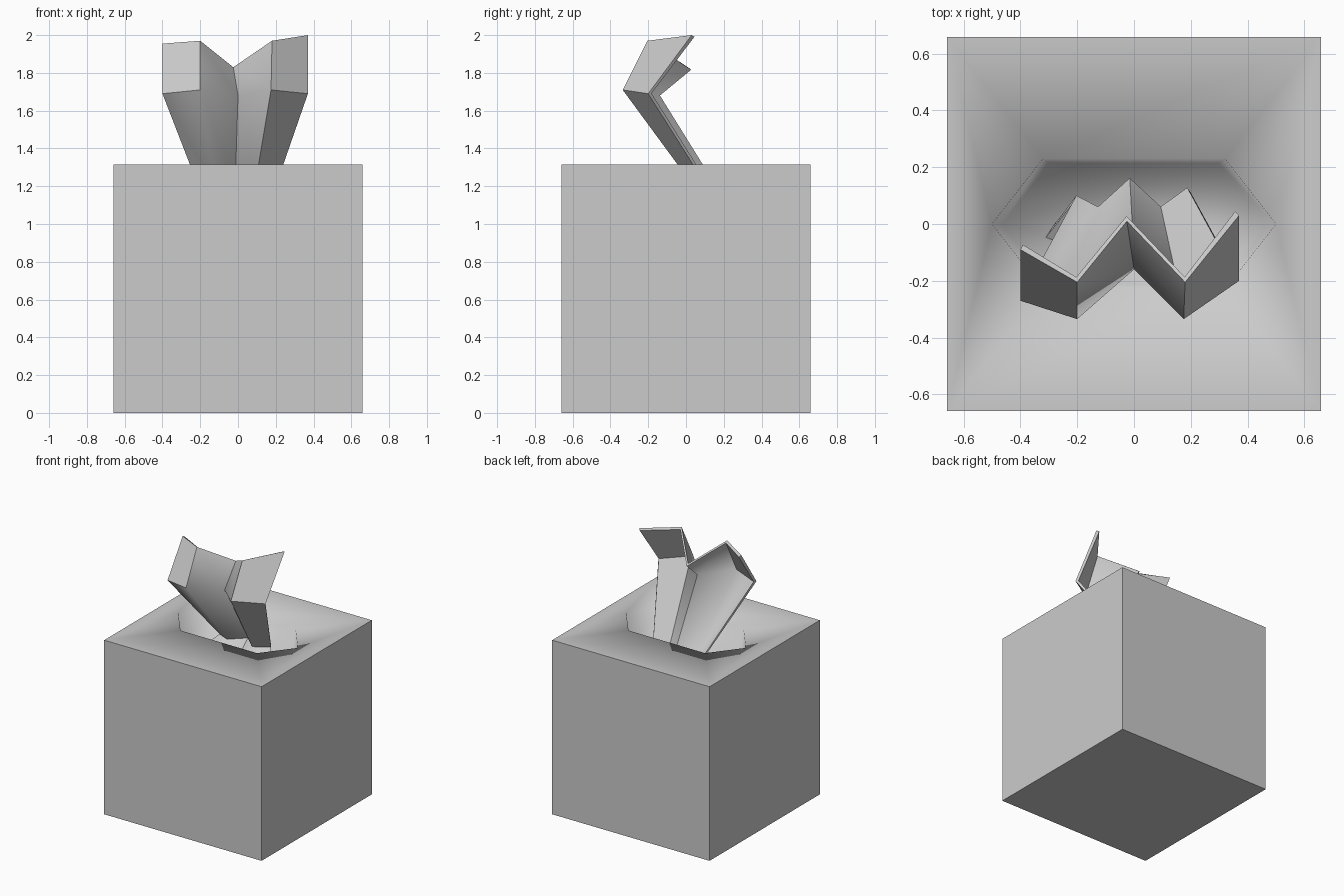
import bpy, bmesh

if "Cube" in bpy.data.objects:
    bpy.data.objects.remove(bpy.data.objects["Cube"])


def make_object(name, bm):
    bmesh.ops.recalc_face_normals(bm, faces=bm.faces)
    mesh = bpy.data.meshes.new(name)
    bm.to_mesh(mesh)
    bm.free()
    obj = bpy.data.objects.new(name, mesh)
    bpy.context.collection.objects.link(obj)
    return obj


# Box: a cube with a six-sided recess in its top
H, TOP = 0.658, 1.316
square = [(-H, -H), (H, -H), (H, H), (-H, H)]
slot = [(-0.32, -0.23), (0.32, -0.23), (0.5, 0), (0.32, 0.23), (-0.32, 0.23), (-0.5, 0)]
bm = bmesh.new()


def ring(points, z, scale=1.0):
    return [bm.verts.new((x * scale, y * scale, z)) for x, y in points]


bottom, rim = ring(square, 0), ring(square, TOP)
lip, floor = ring(slot, TOP), ring(slot, 1.1, 0.93)
bm.faces.new(bottom[::-1])
for lower, upper in ((bottom, rim), (lip, floor)):
    n = len(lower)
    for i in range(n):
        j = (i + 1) % n
        bm.faces.new((lower[i], lower[j], upper[j], upper[i]))
bm.faces.new(floor)
# flat top panels around the recess
for face in ((rim[0], rim[1], lip[1], lip[0]),
             (rim[1], rim[2], lip[3], lip[2], lip[1]),
             (rim[2], rim[3], lip[4], lip[3]),
             (rim[3], rim[0], lip[0], lip[5], lip[4])):
    bm.faces.new(face)
for f in bm.faces:
    f.smooth = True
for e in bm.edges:
    if any(v in rim or v in bottom for v in e.verts) and not any(v in lip for v in e.verts):
        e.smooth = False
make_object("box", bm)

# Tissue: pleated sheet, rows run from the top edge down into the recess
rows = [
    [(-0.40, -0.09, 1.955), (-0.20, -0.205, 1.97), (-0.025, 0.01, 1.83), (0.18, -0.205, 1.97), (0.37, 0.03, 2.0)],
    [(-0.40, -0.27, 1.69), (-0.20, -0.335, 1.71), (0.0, -0.16, 1.68), (0.175, -0.335, 1.71), (0.37, -0.20, 1.69)],
    [(-0.21, 0.08, 1.20), (-0.12, 0.04, 1.20), (-0.015, 0.14, 1.20), (0.09, 0.04, 1.20), (0.20, 0.11, 1.20)],
    [(-0.32, -0.06, 1.09), (-0.15, -0.12, 1.09), (-0.01, 0.0, 1.09), (0.13, -0.12, 1.09), (0.25, 0.0, 1.09)],
]
bm = bmesh.new()
grid = [[bm.verts.new(p) for p in row] for row in rows]
for a, b in zip(grid, grid[1:]):
    for i in range(4):
        bm.faces.new((a[i], b[i], b[i + 1], a[i + 1]))
tissue = make_object("tissue", bm)
# thickness goes backwards from the modelled front surface
front_facing = tissue.data.polygons[0].normal.y < 0
solid = tissue.modifiers.new("thickness", "SOLIDIFY")
solid.thickness = 0.022
solid.offset = -1 if front_facing else 1
bpy.context.view_layer.objects.active = tissue
tissue.select_set(True)
bpy.ops.object.modifier_apply(modifier=solid.name)
bpy.ops.object.shade_smooth_by_angle(angle=1.0)
